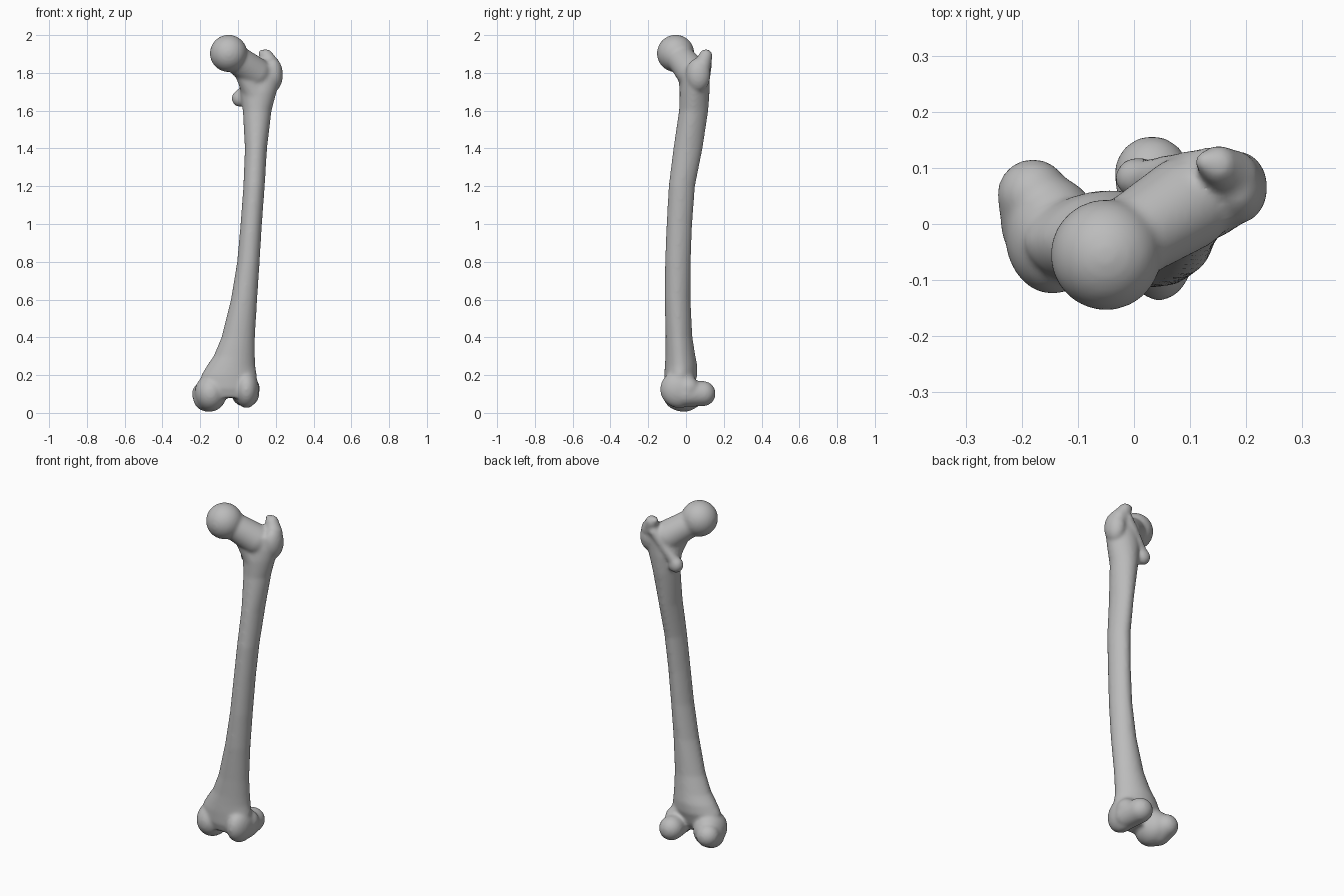
import bpy, bmesh
from math import sin, cos, pi
from mathutils import Matrix, Vector

cube = bpy.data.objects.get("Cube")
if cube:
    bpy.data.objects.remove(cube, do_unlink=True)

bone = bpy.data.materials.new("bone_grey")
bone.use_nodes = True
colour = (0.5, 0.5, 0.5, 1)
bone.diffuse_color = colour
bone.node_tree.nodes["Principled BSDF"].inputs["Base Color"].default_value = colour

bm = bmesh.new()
SIDES = 32


def bridge(rings):
    """Skin a list of vertex rings and cap both ends."""
    for a, b in zip(rings, rings[1:]):
        for i in range(SIDES):
            j = (i + 1) % SIDES
            bm.faces.new((a[i], a[j], b[j], b[i]))
    bm.faces.new(rings[0][::-1])
    bm.faces.new(rings[-1])


def loft(sections):
    """Oval sections given as z, x min, x max, y min, y max."""
    rings = []
    for z, x0, x1, y0, y1 in sections:
        ring = []
        for i in range(SIDES):
            a = 2 * pi * i / SIDES
            # sections narrow toward the ridge along the back
            w = (x1 - x0) / 2 * (1 - 0.12 * max(0, sin(a)))
            ring.append(bm.verts.new(((x0 + x1) / 2 + w * cos(a),
                                      (y0 + y1) / 2 + (y1 - y0) / 2 * sin(a), z)))
        rings.append(ring)
    bridge(rings)


def ball(centre, radii):
    m = Matrix.Translation(centre) @ Matrix.Diagonal((*radii, 1))
    bmesh.ops.create_icosphere(bm, subdivisions=4, radius=1, matrix=m)


def limb(start, end, r0, r1):
    """Round-ended tapered bar."""
    a, b = Vector(start), Vector(end)
    q = (b - a).to_track_quat('Z', 'Y')
    rings = []
    for p, r in ((a, r0), (b, r1)):
        rings.append([bm.verts.new(p + q @ Vector((r * cos(2 * pi * i / SIDES),
                                                   r * sin(2 * pi * i / SIDES), 0)))
                      for i in range(SIDES)])
    bridge(rings)
    ball(a, (r0, r0, r0))
    ball(b, (r1, r1, r1))


# shaft, flaring at both ends
loft([
    (0.08, -0.17, 0.08, -0.10, 0.01), (0.13, -0.20, 0.10, -0.115, 0.04),
    (0.20, -0.195, 0.10, -0.115, 0.06), (0.25, -0.165, 0.092, -0.112, 0.06),
    (0.30, -0.13, 0.09, -0.109, 0.05), (0.40, -0.088, 0.09, -0.108, 0.034),
    (0.60, -0.038, 0.102, -0.113, 0.024), (0.80, -0.005, 0.115, -0.111, 0.025),
    (1.00, 0.013, 0.127, -0.103, 0.033), (1.20, 0.028, 0.142, -0.092, 0.048),
    (1.40, 0.036, 0.154, -0.067, 0.088), (1.60, 0.025, 0.178, -0.037, 0.118),
    (1.70, 0.01, 0.205, -0.033, 0.125), (1.77, 0.015, 0.225, -0.02, 0.125),
    (1.84, 0.07, 0.22, 0.0, 0.12)])

# head and neck
ball((-0.05, -0.055, 1.903), (0.099, 0.099, 0.099))
limb((-0.03, -0.04, 1.89), (0.09, 0.035, 1.80), 0.073, 0.085)
limb((0.02, 0.0, 1.82), (0.09, 0.035, 1.70), 0.045, 0.07)

# greater trochanter, hooked tip and crest
ball((0.185, 0.065, 1.79), (0.053, 0.065, 0.09))
limb((0.175, 0.085, 1.84), (0.15, 0.105, 1.89), 0.048, 0.036)
limb((0.15, 0.1, 1.87), (0.128, 0.11, 1.905), 0.036, 0.021)
limb((0.135, 0.11, 1.84), (0.02, 0.085, 1.69), 0.028, 0.03)

# lesser trochanter
ball((0.008, 0.082, 1.665), (0.042, 0.038, 0.045))

# inner condyle
ball((-0.145, -0.02, 0.105), (0.085, 0.105, 0.098))
limb((-0.165, 0.0, 0.08), (-0.18, 0.052, 0.1), 0.073, 0.064)

# outer condyle
ball((0.045, -0.035, 0.125), (0.065, 0.102, 0.1))
limb((0.045, 0.0, 0.1), (0.032, 0.09, 0.102), 0.068, 0.067)
ball((0.065, 0.01, 0.13), (0.05, 0.06, 0.06))

# fuse the parts into one smooth bone
mesh = bpy.data.meshes.new("thigh_bone")
bmesh.ops.recalc_face_normals(bm, faces=bm.faces)
bm.to_mesh(mesh)
bm.free()
mesh.materials.append(bone)
obj = bpy.data.objects.new("thigh_bone", mesh)
bpy.context.collection.objects.link(obj)

fuse = obj.modifiers.new("fuse", 'REMESH')
fuse.mode = 'VOXEL'
fuse.voxel_size = 0.008
fuse.use_smooth_shade = True
soften = obj.modifiers.new("soften", 'SMOOTH')
soften.factor = 0.5
soften.iterations = 14
